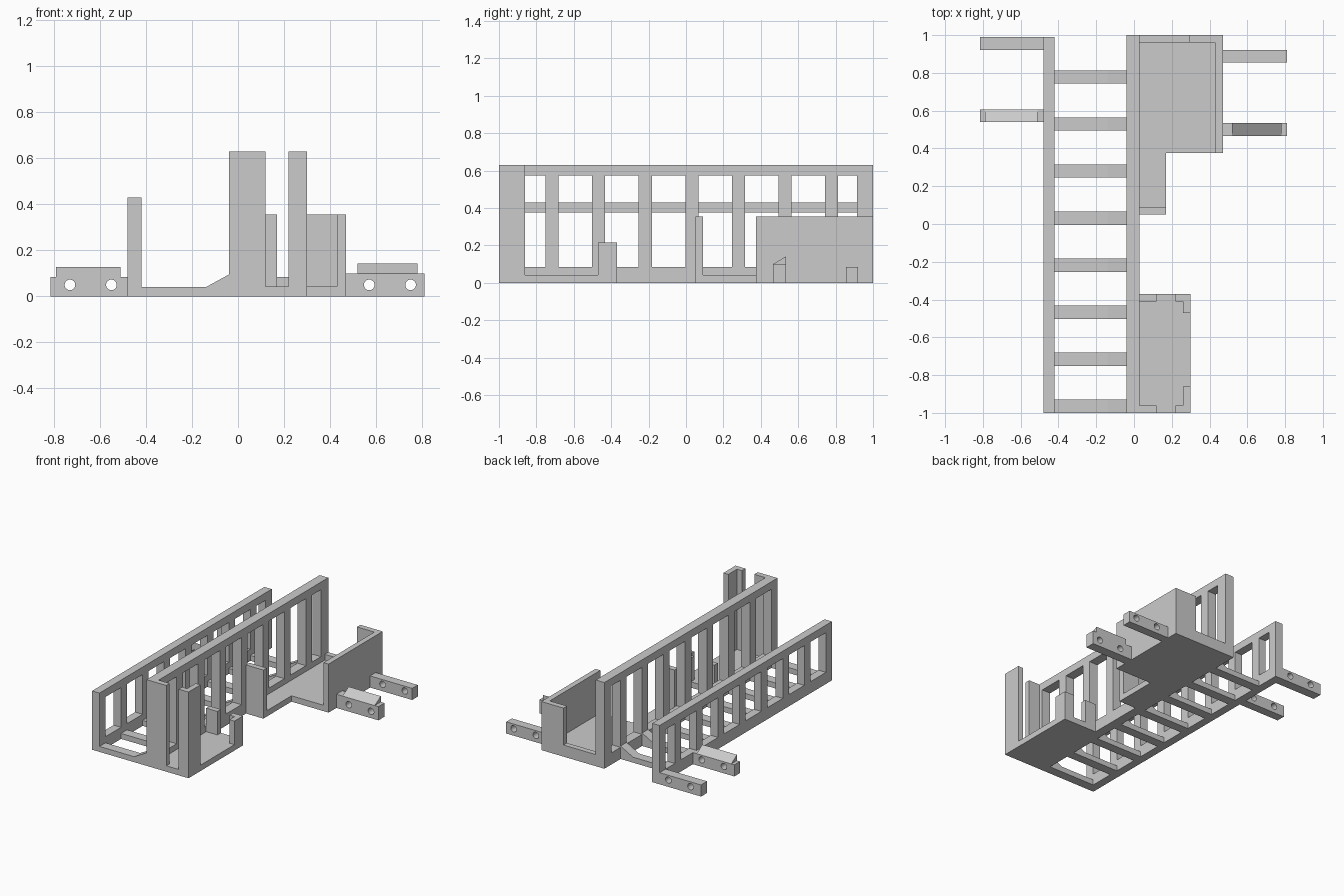
import bpy
import bmesh
from mathutils import Matrix, Vector

default = bpy.data.objects.get("Cube")
if default:
    bpy.data.objects.remove(default, do_unlink=True)

grey = bpy.data.materials.new("plain grey")
grey.use_nodes = True
grey.diffuse_color = (0.6, 0.6, 0.6, 1)
grey.node_tree.nodes["Principled BSDF"].inputs["Base Color"].default_value = (0.6, 0.6, 0.6, 1)


def make(name, bm):
    bmesh.ops.recalc_face_normals(bm, faces=bm.faces)
    mesh = bpy.data.meshes.new(name)
    bm.to_mesh(mesh)
    bm.free()
    mesh.materials.append(grey)
    obj = bpy.data.objects.new(name, mesh)
    bpy.context.collection.objects.link(obj)
    return obj


def add_box(bm, x, y, z):
    lo, hi = Vector((x[0], y[0], z[0])), Vector((x[1], y[1], z[1]))
    matrix = Matrix.Translation((lo + hi) / 2) @ Matrix.Diagonal((*(hi - lo), 1))
    bmesh.ops.create_cube(bm, size=1, matrix=matrix)


def box(name, x, y, z):
    bm = bmesh.new()
    add_box(bm, x, y, z)
    return make(name, bm)


def prism(name, outline, offset):
    """Extrude a closed 3D outline along an offset."""
    bm = bmesh.new()
    face = bm.faces.new([bm.verts.new(p) for p in outline])
    result = bmesh.ops.extrude_face_region(bm, geom=[face])
    moved = [v for v in result["geom"] if isinstance(v, bmesh.types.BMVert)]
    bmesh.ops.translate(bm, verts=moved, vec=offset)
    return make(name, bm)


def cut(obj, cutter):
    mod = obj.modifiers.new("cut", "BOOLEAN")
    mod.operation = "DIFFERENCE"
    mod.solver = "EXACT"
    mod.object = cutter
    cutter.hide_render = True
    bpy.context.view_layer.objects.active = obj
    bpy.ops.object.modifier_apply(modifier=mod.name)
    bpy.data.objects.remove(cutter, do_unlink=True)


# Start of each rung and its matching wall post
POST = 0.07
starts = [-1 + 0.249 * i for i in range(8)]


def window_wall(name, x, y_end, last_post, height):
    wall = box(name, x, (-1, y_end), (0, height))
    bm = bmesh.new()
    for start, following in zip(starts, starts[1:] + [last_post]):
        add_box(bm, (x[0] - 0.1, x[1] + 0.1), (start + POST, following), (0.085, height - 0.055))
    cut(wall, make(name + "_cutter", bm))


window_wall("tall_centre_wall", (-0.04, 0.03), 1, 0.915, 0.63)
window_wall("low_right_wall", (-0.48, -0.42), 0.99, 0.92, 0.43)

# Cross rungs ramping up to the centre wall
for i, y in enumerate(starts):
    profile = [(-0.42, 0), (-0.04, 0), (-0.04, 0.095), (-0.14, 0.04), (-0.42, 0.04)]
    prism(f"rung_{i + 1}", [(px, y, pz) for px, pz in profile], (0, POST, 0))

# Front tray with corner brackets
FLOOR = 0.043
box("front_tray_floor", (0.03, 0.30), (-1, -0.37), (0, FLOOR))
for label, y_outer, d, top in (("front", -1, 1, 0.63), ("rear", -0.37, -1, 0.215)):
    y_in = y_outer + d * 0.04
    y_long = y_outer + d * (0.14 if d > 0 else 0.10)
    box(f"tray_{label}_inner_tab", (0.03, 0.12), sorted((y_outer, y_in)), (FLOOR, top))
    corner = [(0.22, y_outer), (0.30, y_outer), (0.30, y_long),
              (0.26, y_long), (0.26, y_in), (0.22, y_in)]
    prism(f"tray_{label}_corner", [(px, py, FLOOR) for px, py in corner], (0, 0, top - FLOOR))

# Rear tray: L-shaped floor, side wall, stepped back wall and neck stop
floor = [(0.03, 0.05), (0.17, 0.05), (0.17, 0.375), (0.47, 0.375), (0.47, 1), (0.03, 1)]
prism("rear_tray_floor", [(px, py, 0) for px, py in floor], (0, 0, FLOOR))
box("rear_tray_side_wall", (0.43, 0.47), (0.375, 1), (FLOOR, 0.355))
back = [(0.03, FLOOR), (0.43, FLOOR), (0.43, 0.355), (0.29, 0.355), (0.29, 0.085), (0.03, 0.085)]
prism("rear_tray_back_wall", [(px, 0.96, pz) for px, pz in back], (0, 0.04, 0))
box("neck_stop", (0.03, 0.17), (0.05, 0.09), (FLOOR, 0.355))


# Mounting arms, each with two bolt holes
def arm(name, x, y, top, holes):
    obj = box(name, x, y, (0, top))
    bm = bmesh.new()
    for hx in holes:
        matrix = Matrix.Translation((hx, sum(y) / 2, 0.05)) @ Matrix.Rotation(1.5707963, 4, "X")
        bmesh.ops.create_cone(bm, cap_ends=True, segments=32, radius1=0.023, radius2=0.023,
                              depth=0.3, matrix=matrix)
    cut(obj, make(name + "_cutter", bm))


left_holes, right_holes = (0.57, 0.75), (-0.73, -0.55)
arm("left_front_arm", (0.47, 0.81), (0.465, 0.535), 0.10, left_holes)
arm("left_rear_arm", (0.47, 0.81), (0.855, 0.92), 0.085, left_holes)
arm("right_front_arm", (-0.815, -0.48), (0.54, 0.605), 0.085, right_holes)
arm("right_rear_arm", (-0.815, -0.48), (0.92, 0.99), 0.085, right_holes)

# Sloped wedges on the front arms
prism("left_arm_wedge", [(0.52, 0.465, 0.10), (0.52, 0.535, 0.10), (0.52, 0.535, 0.142)],
      (0.26, 0, 0))
prism("right_arm_wedge", [(-0.79, 0.54, 0.085), (-0.79, 0.605, 0.085), (-0.79, 0.54, 0.127)],
      (0.28, 0, 0))
